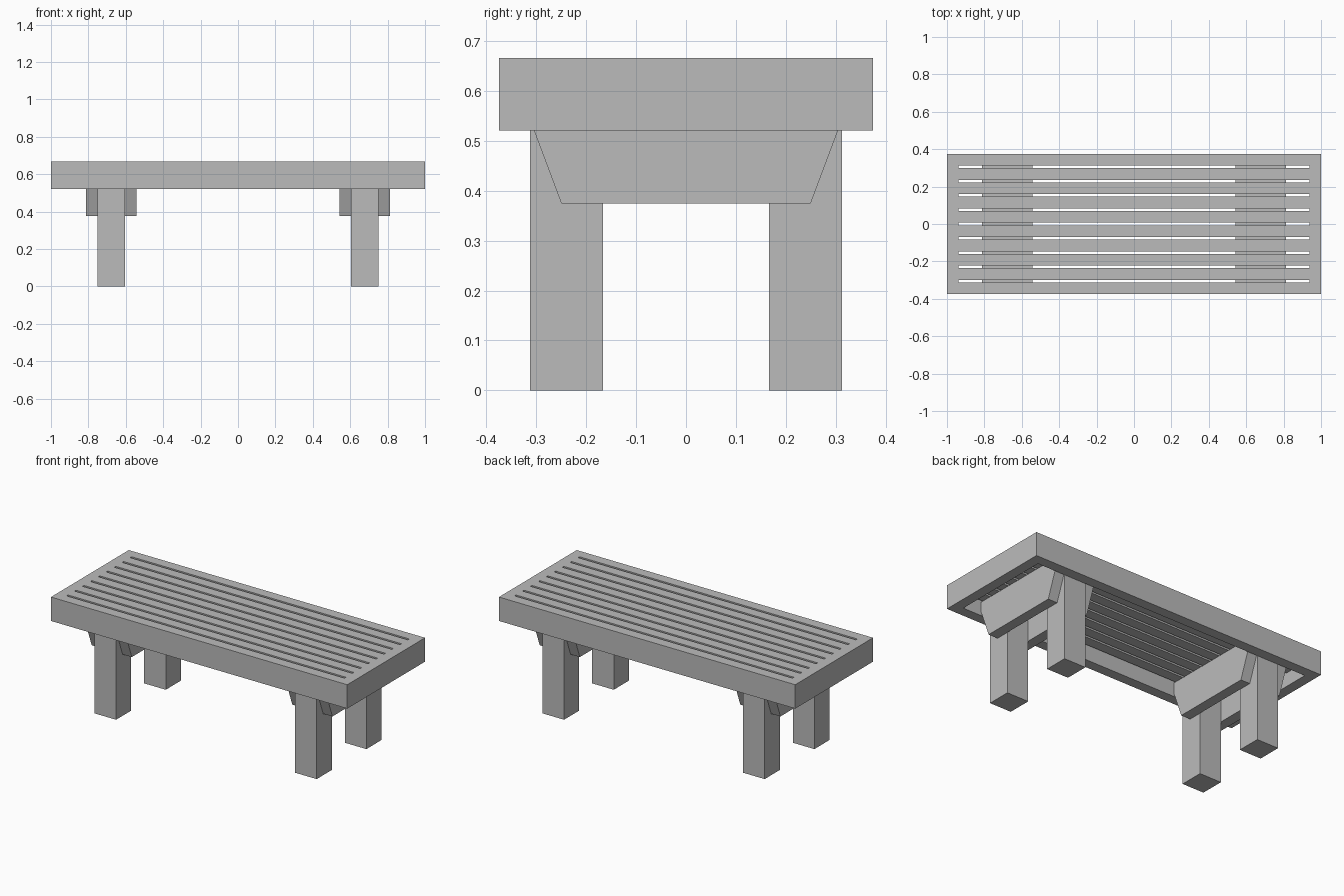
import bpy
import bmesh

cube = bpy.data.objects.get("Cube")
if cube:
    bpy.data.objects.remove(cube, do_unlink=True)

U = 1 / 48            # building unit
TOP = 32 * U          # seat height
UNDER = 29 * U        # underside of the slats

grey = bpy.data.materials.new("plain grey")
grey.use_nodes = True
colour = (0.5, 0.5, 0.5, 1)
grey.diffuse_color = colour
grey.node_tree.nodes["Principled BSDF"].inputs["Base Color"].default_value = colour


def finish(name, bm):
    bmesh.ops.recalc_face_normals(bm, faces=bm.faces)
    mesh = bpy.data.meshes.new(name)
    bm.to_mesh(mesh)
    bm.free()
    mesh.materials.append(grey)
    obj = bpy.data.objects.new(name, mesh)
    bpy.context.collection.objects.link(obj)
    return obj


def box(name, x0, x1, y0, y1, z0, z1):
    bm = bmesh.new()
    bmesh.ops.create_cube(bm, size=1)
    for v in bm.verts:
        v.co = ((x0 + x1) / 2 + v.co.x * (x1 - x0),
                (y0 + y1) / 2 + v.co.y * (y1 - y0),
                (z0 + z1) / 2 + v.co.z * (z1 - z0))
    return finish(name, bm)


def board(name, x0, x1, profile):
    """Extrude a (y, z) profile along x."""
    bm = bmesh.new()
    face = bm.faces.new([bm.verts.new((x0, y, z)) for y, z in profile])
    out = bmesh.ops.extrude_face_region(bm, geom=[face])
    verts = [g for g in out["geom"] if isinstance(g, bmesh.types.BMVert)]
    bmesh.ops.translate(bm, verts=verts, vec=(x1 - x0, 0, 0))
    return finish(name, bm)


# Rectangular frame with mitred corners
half_x, half_y, rail = 1.0, 18 * U, 3 * U
signs = [(-1, -1), (1, -1), (1, 1), (-1, 1)]
bm = bmesh.new()
rings = []
for inset, z in [(0, 25 * U), (0, TOP), (rail, TOP), (rail, 25 * U)]:
    rings.append([bm.verts.new((sx * (half_x - inset), sy * (half_y - inset), z))
                  for sx, sy in signs])
for r in range(4):
    a, b = rings[r], rings[(r + 1) % 4]
    for i in range(4):
        j = (i + 1) % 4
        bm.faces.new((a[i], a[j], b[j], b[i]))
finish("seat_frame", bm)

# Seat slats, evenly spaced inside the frame
count, width = 8, 3 * U
inner = half_y - rail
gap = (2 * inner - count * width) / (count + 1)
for i in range(count):
    y = -inner + gap + i * (width + gap)
    box(f"slat_{i + 1}", -half_x + rail, half_x - rail, y, y + width, UNDER, TOP)

# Tapered cross board outline
half = [(12 * U, 18 * U), (15 * U, 26 * U), (15 * U, UNDER)]
outline = half + [(-y, z) for y, z in reversed(half)]

# Two leg trestles, each with a pair of cross boards clamping the legs
for side, s in (("left", 1), ("right", -1)):
    x0, x1 = sorted((s * 29 * U, s * 36 * U))
    for end, e in (("front", -1), ("back", 1)):
        y0, y1 = sorted((e * 8 * U, e * 15 * U))
        box(f"{end}_{side}_leg", x0, x1, y0, y1, 0, UNDER)
    board(f"{side}_cross_board_a", x0 - 3 * U, x0, outline)
    board(f"{side}_cross_board_b", x1, x1 + 3 * U, outline)
    box(f"{side}_spacer", x0, x1, -8 * U, 8 * U, 26 * U, UNDER)
